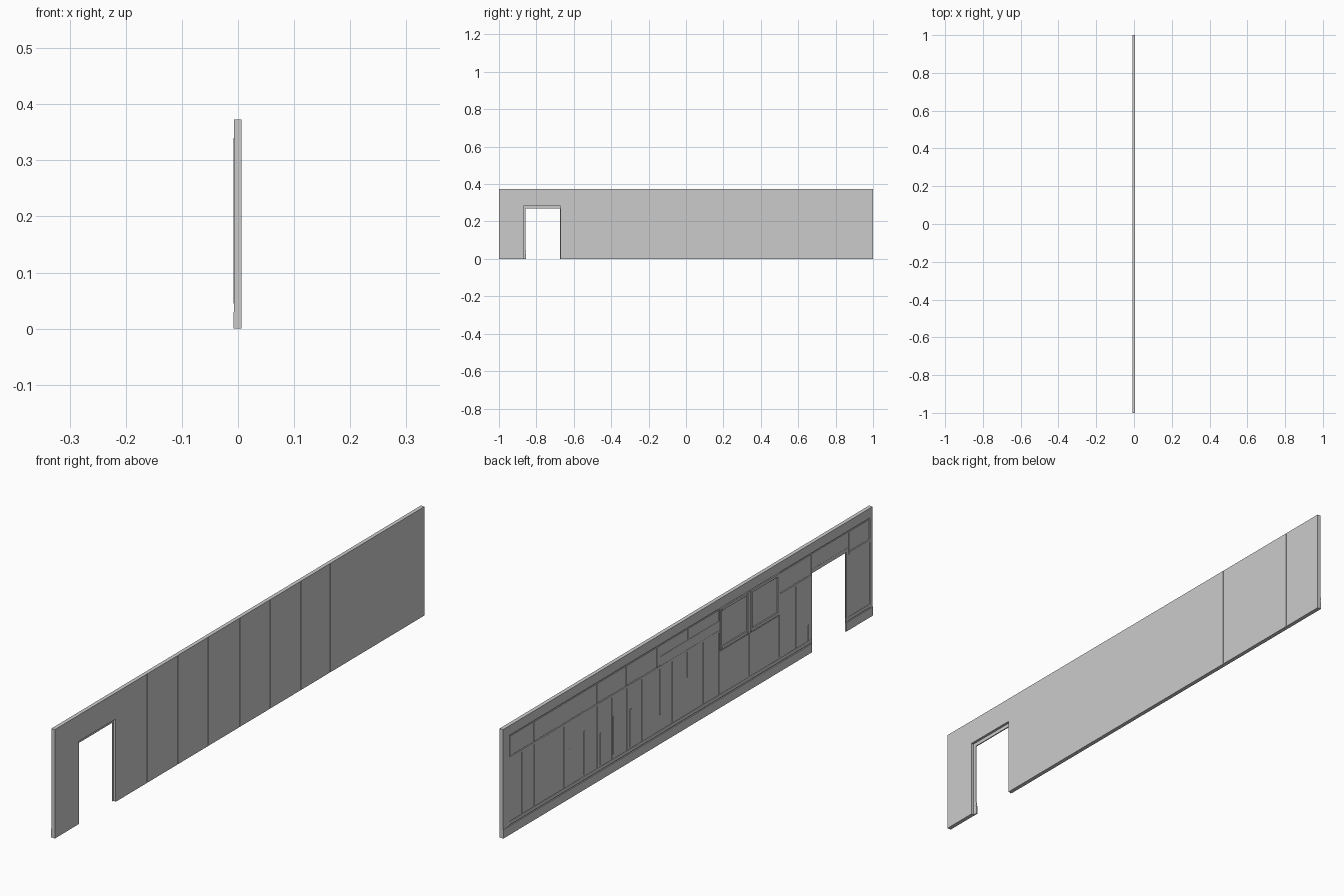
import bpy, bmesh, random

if "Cube" in bpy.data.objects:
    bpy.data.objects.remove(bpy.data.objects["Cube"])

random.seed(4)
H = 0.373
DOOR = (-0.87, -0.67)
SEAMS = [-0.67, -0.50, -0.335, -0.17, 0.0, 0.165, 0.33, 0.49, 0.67, 0.83, 1.0]


def parts(name, boxes, bevel=0.0):
    """One object from boxes (x0, x1, y0, y1, z0, z1)."""
    bm = bmesh.new()
    for x0, x1, y0, y1, z0, z1 in boxes:
        g = bmesh.ops.create_cube(bm, size=1)
        for v in g['verts']:
            v.co = ((x0 + x1) / 2 + v.co.x * (x1 - x0),
                    (y0 + y1) / 2 + v.co.y * (y1 - y0),
                    (z0 + z1) / 2 + v.co.z * (z1 - z0))
    me = bpy.data.meshes.new(name)
    bm.to_mesh(me)
    bm.free()
    ob = bpy.data.objects.new(name, me)
    bpy.context.collection.objects.link(ob)
    if bevel:
        m = ob.modifiers.new("Bevel", 'BEVEL')
        m.width = bevel
        m.segments = 1
    return ob


def wall_profile(name, pts, x0, x1):
    """Extrude a y-z outline from x0 to x1."""
    bm = bmesh.new()
    f = bm.faces.new([bm.verts.new((x0, y, z)) for y, z in pts])
    r = bmesh.ops.extrude_face_region(bm, geom=[f])
    for v in r['geom']:
        if isinstance(v, bmesh.types.BMVert):
            v.co.x = x1
    bmesh.ops.recalc_face_normals(bm, faces=bm.faces[:])
    me = bpy.data.meshes.new(name)
    bm.to_mesh(me)
    bm.free()
    ob = bpy.data.objects.new(name, me)
    bpy.context.collection.objects.link(ob)
    return ob


# Core wall with the doorway notch
a, b = DOOR
wall_profile("wall_core", [(-1, 0), (a, 0), (a, 0.283), (b, 0.283), (b, 0),
                           (1, 0), (1, H), (-1, H)], -0.0045, 0.0055)

# Outer face panels
spans = [(-1, a)] + list(zip(SEAMS, SEAMS[1:]))
front = [(0.0052, 0.0065, y0 + (0.0008 if y0 > -1 else 0),
          y1 - (0.0008 if y1 < 1 else 0), 0, H) for y0, y1 in spans]
front.append((0.0052, 0.0062, a, b, 0.283, H))
parts("outer_panels", front)

# Inner border frame
parts("border_frame", [(-0.007, -0.004, -1, 1, 0.34, H),
                       (-0.007, -0.004, 0.965, 1, 0, 0.34),
                       (-0.007, -0.004, -1, -0.985, 0, 0.34)])

# Upper inner panels, skipping the two window bays
upper, planks = [], []
for y0, y1 in [(-0.985, a)] + list(zip(SEAMS, SEAMS[1:])):
    y1 = min(y1, 0.965)
    window = -0.51 < y0 < -0.18
    if not window:
        upper.append((-0.0062, -0.004, y0 + 0.002, y1 - 0.002, 0.268, 0.336))
    # Lower planks, two per bay
    n = 1 if window or y0 < -0.9 else 2
    w = (y1 - y0) / n
    for i in range(n):
        d = random.uniform(-0.0064, -0.0056)
        planks.append((d, -0.004, y0 + i * w + 0.001, y0 + (i + 1) * w - 0.001,
                       0.045, 0.192 if window else 0.258))
parts("upper_inner_panels", upper, 0.001)
parts("lower_planks", planks)

# Horizontal rails
parts("rails", [(-0.0078, -0.004, b, -0.50, 0.258, 0.266),
                (-0.0078, -0.004, -0.17, 0.965, 0.258, 0.266),
                (-0.0078, -0.004, -0.985, a, 0.258, 0.266),
                (-0.0072, -0.004, -0.17, 0.15, 0.266, 0.298)])

# Window frames
for k, (y0, y1) in enumerate([(-0.496, -0.338), (-0.332, -0.174)]):
    t = 0.010
    parts("window_frame_%d" % k, [
        (-0.0082, -0.004, y0, y0 + t, 0.195, 0.338),
        (-0.0082, -0.004, y1 - t, y1, 0.195, 0.338),
        (-0.0082, -0.004, y0 + t, y1 - t, 0.195, 0.207),
        (-0.0082, -0.004, y0 + t, y1 - t, 0.328, 0.338)], 0.0008)

# Skirting in two steps on both sides of the door
skirt = []
for y0, y1 in ((-1, a + 0.014), (b, 1.0)):
    skirt += [(-0.0082, -0.004, y0, y1, 0.0, 0.03),
              (-0.0072, -0.004, y0, y1, 0.033, 0.045)]
parts("skirting", skirt)

# Door lining: one jamb and head visible through the opening
parts("door_lining", [(-0.007, -0.003, a, a + 0.012, 0, 0.283),
                      (-0.007, -0.003, b - 0.003, b, 0, 0.283),
                      (-0.007, -0.003, a, b, 0.270, 0.283),
                      (-0.0065, -0.004, a, b, 0.283, 0.336)])

# Partly broken vertical battens over the seams
battens = []
for y, z0, z1 in [(0.64, 0.05, 0.17), (0.56, 0.05, 0.20), (0.47, 0.05, 0.16),
                  (0.40, 0.06, 0.19), (0.31, 0.05, 0.18), (0.15, 0.10, 0.258),
                  (0.0, 0.17, 0.258), (-0.17, 0.05, 0.34), (-0.335, 0.05, 0.34),
                  (-0.498, 0.05, 0.34), (-0.655, 0.045, 0.10)]:
    battens.append((-0.0078, -0.004, y - 0.003, y + 0.003, z0, z1))
for y in (0.33, 0.49, 0.67, 0.83, 0.165):
    battens.append((-0.0072, -0.004, y - 0.002, y + 0.002, 0.266, 0.338))
parts("battens", battens)
